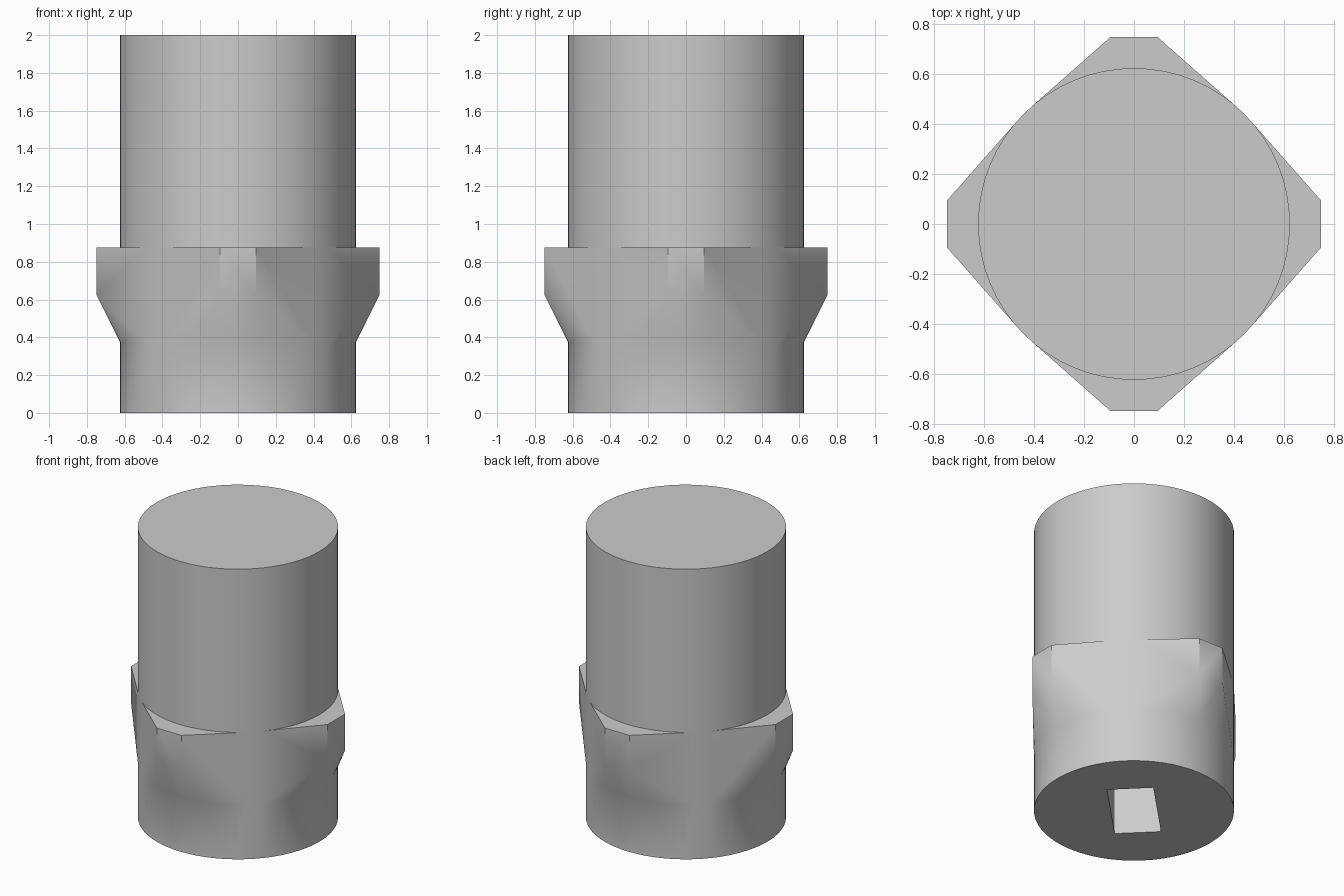
import bpy, bmesh, math
from mathutils import Matrix

RADIUS, SEGMENTS = 0.625, 64
SKIRT_TOP, LUG_LOW, LUG_TOP, HEIGHT = 0.375, 0.625, 0.875, 2.0
LUG_REACH, LUG_HALF = 0.75, 0.094

if "Cube" in bpy.data.objects:
    bpy.data.objects.remove(bpy.data.objects["Cube"], do_unlink=True)

grey = bpy.data.materials.new("light_grey")
grey.use_nodes = True
grey.diffuse_color = (0.6, 0.6, 0.6, 1)
grey.node_tree.nodes["Principled BSDF"].inputs["Base Color"].default_value = (0.6, 0.6, 0.6, 1)


def ring(bm, z):
    step = math.tau / SEGMENTS
    return [bm.verts.new((RADIUS * math.cos(i * step), RADIUS * math.sin(i * step), z))
            for i in range(SEGMENTS)]


def tube(bm, low, high):
    """Side wall between two rings."""
    for i in range(SEGMENTS):
        j = (i + 1) % SEGMENTS
        bm.faces.new((low[i], low[j], high[j], high[i]))


def finish(bm, name):
    bmesh.ops.recalc_face_normals(bm, faces=bm.faces)
    mesh = bpy.data.meshes.new(name)
    bm.to_mesh(mesh)
    bm.free()
    mesh.materials.append(grey)
    obj = bpy.data.objects.new(name, mesh)
    bpy.context.collection.objects.link(obj)
    return obj


def smooth(obj):
    bpy.ops.object.select_all(action="DESELECT")
    obj.select_set(True)
    bpy.context.view_layer.objects.active = obj
    bpy.ops.object.shade_smooth_by_angle(angle=math.radians(30))


# Collar: four lugs blended into the round body by a convex hull
bm = bmesh.new()
points = ring(bm, SKIRT_TOP) + ring(bm, LUG_TOP)
for quarter in range(4):
    turn = Matrix.Rotation(quarter * math.pi / 2, 3, "Z")
    for side in (-LUG_HALF, LUG_HALF):
        for z in (LUG_LOW, LUG_TOP):
            points.append(bm.verts.new(turn @ Matrix.Translation((LUG_REACH, side, z)).translation))
bmesh.ops.convex_hull(bm, input=points)
bmesh.ops.delete(bm, geom=[v for v in bm.verts if not v.link_faces], context="VERTS")
bmesh.ops.dissolve_limit(bm, angle_limit=math.radians(0.1), verts=bm.verts, edges=bm.edges)
underside = [f for f in bm.faces if all(abs(v.co.z - SKIRT_TOP) < 1e-4 for v in f.verts)]
bmesh.ops.delete(bm, geom=underside, context="FACES")

# Round skirt below the collar
foot, neck = ring(bm, 0), ring(bm, SKIRT_TOP)
tube(bm, foot, neck)
bm.faces.new(foot[::-1])
bmesh.ops.remove_doubles(bm, verts=bm.verts, dist=1e-4)
base = finish(bm, "collar_and_skirt")

# Rectangular pocket in the underside, turned to the diagonal
bm = bmesh.new()
bmesh.ops.create_cube(bm, size=1, matrix=Matrix.Rotation(math.pi / 4, 4, "Z")
                      @ Matrix.Diagonal((0.55, 0.29, 1, 1)))
cutter = finish(bm, "pocket_cutter")
cutter.hide_render = True
cut = base.modifiers.new("pocket", "BOOLEAN")
cut.operation, cut.solver, cut.object = "DIFFERENCE", "EXACT", cutter
bpy.ops.object.select_all(action="DESELECT")
base.select_set(True)
bpy.context.view_layer.objects.active = base
bpy.ops.object.modifier_apply(modifier=cut.name)
bpy.data.objects.remove(cutter, do_unlink=True)
smooth(base)

# Plain round shaft standing on the collar
bm = bmesh.new()
low, high = ring(bm, LUG_TOP), ring(bm, HEIGHT)
tube(bm, low, high)
bm.faces.new(low[::-1])
bm.faces.new(high)
smooth(finish(bm, "shaft"))
